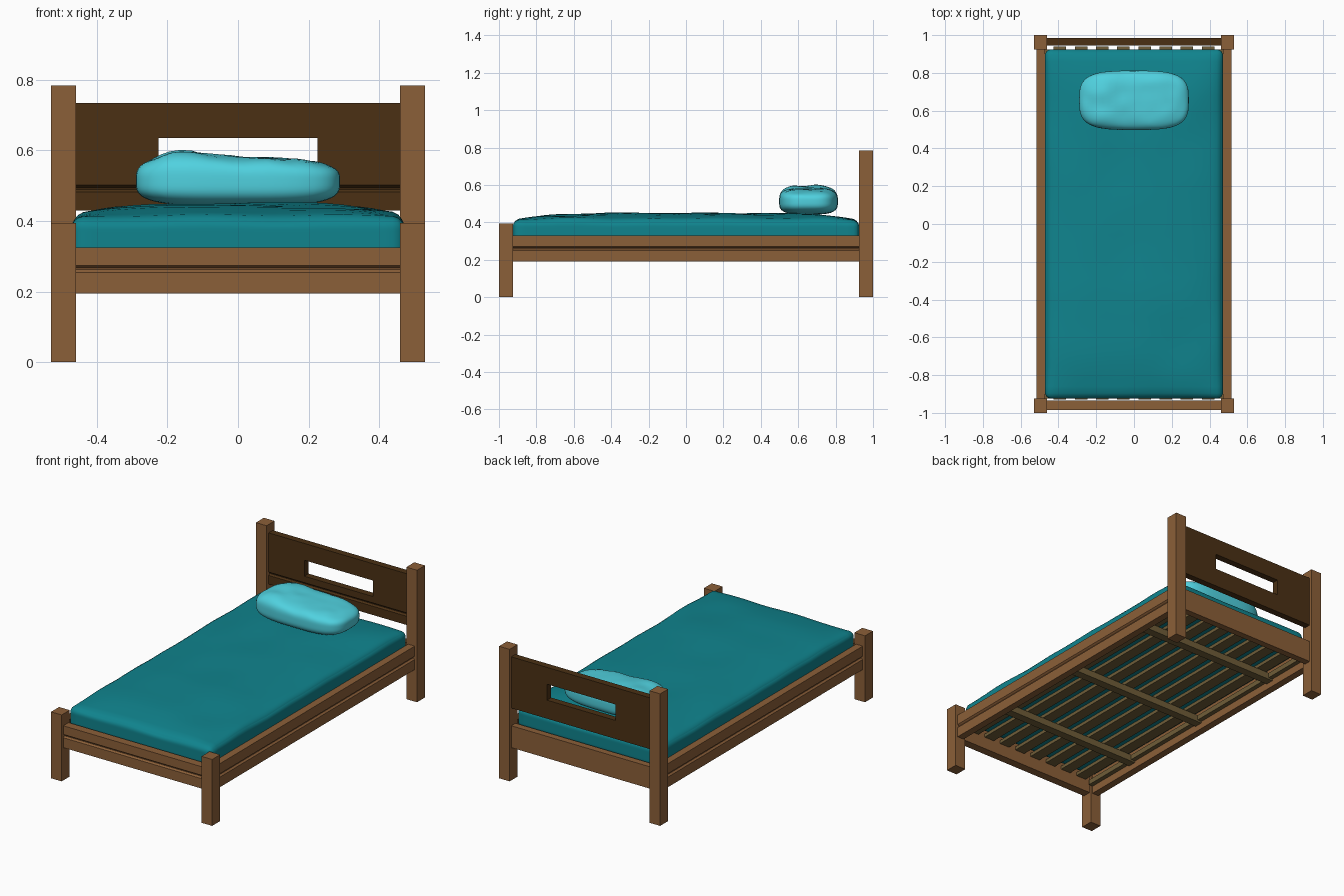
import bpy, bmesh, math
from mathutils import Vector, noise

if "Cube" in bpy.data.objects:
    bpy.data.objects.remove(bpy.data.objects["Cube"])


def mat(name, c):
    m = bpy.data.materials.new(name)
    m.diffuse_color = (*c, 1)
    m.use_nodes = True
    m.node_tree.nodes["Principled BSDF"].inputs["Base Color"].default_value = m.diffuse_color
    return m


WOOD = mat("wood", (0.26, 0.115, 0.04))
DARK = mat("dark_wood", (0.07, 0.03, 0.007))
SLAT = mat("slat_wood", (0.16, 0.11, 0.04))
TEAL = mat("sheet", (0.005, 0.23, 0.27))
AQUA = mat("pillow_cloth", (0.08, 0.64, 0.74))


def finish(name, bm, material):
    bmesh.ops.recalc_face_normals(bm, faces=bm.faces)
    me = bpy.data.meshes.new(name)
    bm.to_mesh(me)
    bm.free()
    ob = bpy.data.objects.new(name, me)
    bpy.context.collection.objects.link(ob)
    me.materials.append(material)
    return ob


def box(name, x, y, z, material):
    bm = bmesh.new()
    bmesh.ops.create_cube(bm, size=1)
    for v in bm.verts:
        v.co = [(a + b) / 2 + t * (b - a) for (a, b), t in zip((x, y, z), v.co)]
    return finish(name, bm, material)


def extrude(name, pts, step, material):
    bm = bmesh.new()
    f = bm.faces.new([bm.verts.new(p) for p in pts])
    r = bmesh.ops.extrude_face_region(bm, geom=[f])
    bmesh.ops.translate(bm, vec=step, verts=[v for v in r["geom"] if isinstance(v, bmesh.types.BMVert)])
    return finish(name, bm, material)


def grooved(inner, outer, z0, z1, zg):
    """Board section with a shallow groove on its outer face."""
    d = 0.01 if outer > inner else -0.01
    return [(inner, z0), (outer, z0), (outer, zg - 0.008), (outer - d, zg),
            (outer - d, zg + 0.004), (outer, zg + 0.012), (outer, z1), (inner, z1)]


# Posts and side rails
for s, side in ((-1, "left"), (1, "right")):
    xs = sorted((s * 0.46, s * 0.53))
    box(f"{side}_foot_post", xs, (-1, -0.925), (0, 0.395), WOOD)
    box(f"{side}_head_post", xs, (0.925, 1), (0, 0.785), WOOD)
    prof = grooved(s * 0.472, s * 0.515, 0.19, 0.33, 0.258)
    extrude(f"{side}_side_rail", [(a, -0.925, z) for a, z in prof], (0, 1.85, 0), WOOD)
    box(f"{side}_slat_ledge", sorted((s * 0.445, s * 0.472)), (-0.925, 0.925), (0.235, 0.265), SLAT)

# Foot rail and head rail
extrude("foot_rail", [(-0.46, y, z) for y, z in grooved(-0.935, -0.985, 0.195, 0.325, 0.262)],
        (0.92, 0, 0), WOOD)
box("head_rail", (-0.46, 0.46), (0.945, 0.985), (0.195, 0.325), WOOD)

# Headboard panel: grooved lower board, sides of the opening, top board
extrude("headboard_bottom", [(-0.46, y, z) for y, z in grooved(0.985, 0.945, 0.43, 0.54, 0.49)],
        (0.92, 0, 0), DARK)
outline = [(-0.46, 0.54), (-0.46, 0.735), (0.46, 0.735), (0.46, 0.54),
           (0.225, 0.54), (0.225, 0.635), (-0.225, 0.635), (-0.225, 0.54)]
extrude("headboard_top", [(x, 0.945, z) for x, z in outline], (0, 0.04, 0), DARK)

# Lengthwise slats on three cross bars
for i in range(8):
    x = -0.392 + i * 0.112
    box(f"slat_{i + 1}", (x - 0.033, x + 0.033), (-0.93, 0.94), (0.265, 0.285), SLAT)
for i, y in enumerate((-0.58, 0.0, 0.62)):
    box(f"cross_bar_{i + 1}", (-0.472, 0.472), (y - 0.025, y + 0.025), (0.225, 0.265), SLAT)


def cushion(name, centre, half, p, cuts, material, warp):
    """Soft rounded block: a subdivided cube mapped to a box with round edges."""
    bm = bmesh.new()
    bmesh.ops.create_cube(bm, size=2)
    bmesh.ops.subdivide_edges(bm, edges=bm.edges, cuts=cuts, use_grid_fill=True)
    for v in bm.verts:
        v.co = warp(v.co.copy(), p, Vector(half)) + Vector(centre)
    ob = finish(name, bm, material)
    for f in ob.data.polygons:
        f.use_smooth = True
    return ob


def mattress_warp(c, p, h):
    # Spread vertices towards the edges, then round the corners
    c = Vector([math.sin(t * math.pi / 2) for t in c])
    q = Vector([t * k for t, k in zip(c, h)])
    r = 0.035
    core = Vector([max(-k + r, min(k - r, t)) for t, k in zip(q, h)])
    d = q - core
    if d.length > r:
        q = core + d.normalized() * r
    if c.z > 0:
        crown = 0.034 * (1 - c.x ** 4) * (1 - c.y ** 6)
        q.z += c.z * (crown + 0.010 * noise.noise(Vector((q.x * 4, q.y * 4, 3.1))))
    return q


def pillow_warp(c, p, h):
    n = sum(abs(t) ** p for t in c) ** (1 / p)
    q = Vector([t / n * k for t, k in zip(c, h)])
    if q.z > 0:
        t = q.z / h.z
        q.z += t * (0.018 * math.exp(-((q.x + 0.17) / 0.08) ** 2) - 0.03 * max(0, q.x))
        q.z += t * 0.008 * noise.noise(q * 14)
    return q


# Bedding
cushion("mattress", (0, 0, 0.35), (0.472, 0.925, 0.064), 0, 24, TEAL, mattress_warp)
cushion("pillow", (0, 0.655, 0.513), (0.29, 0.157, 0.071), 3.4, 14, AQUA, pillow_warp)
